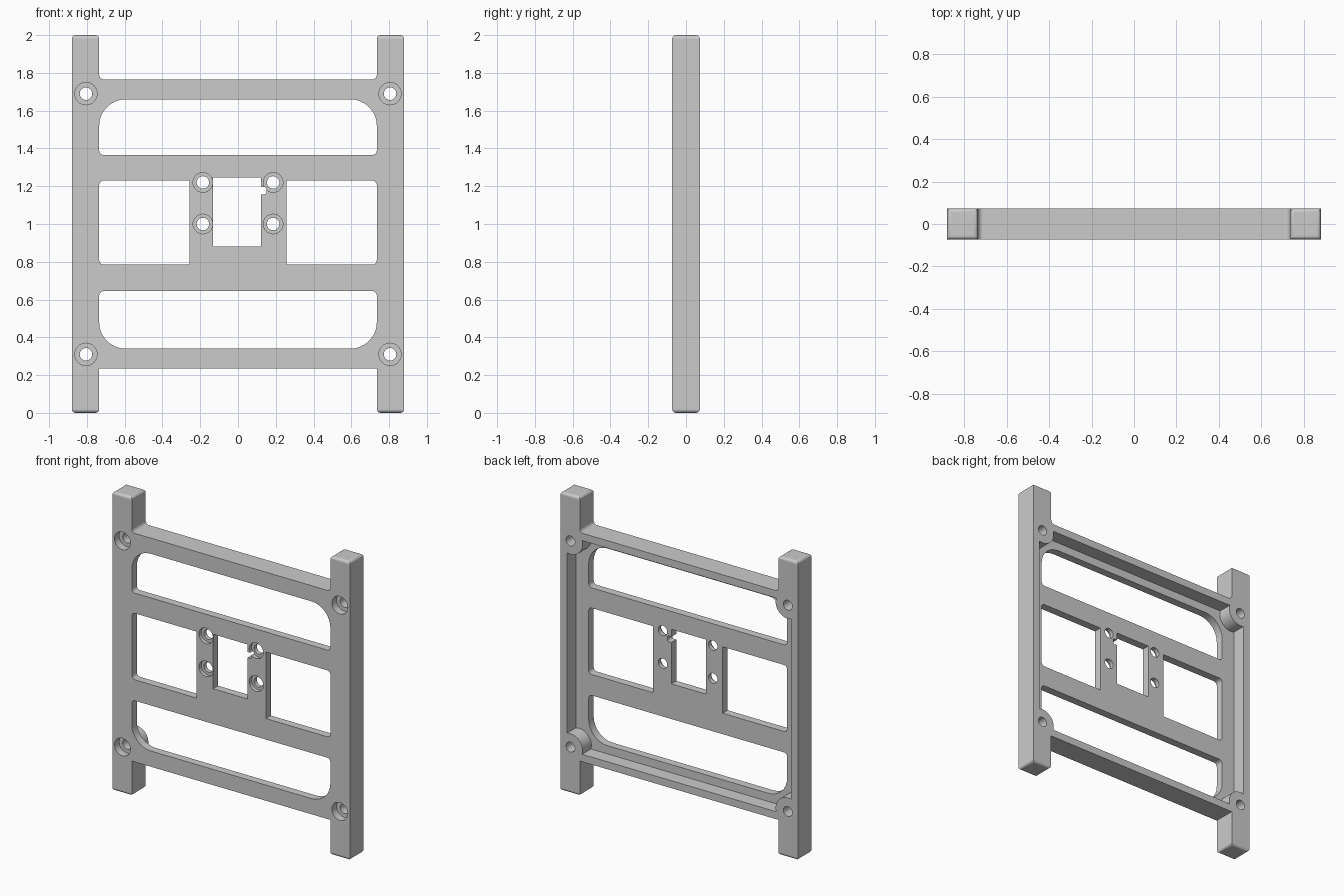
import bpy, bmesh
from math import sin, cos, pi, radians, asin
from mathutils import Vector

if "Cube" in bpy.data.objects:
    bpy.data.objects.remove(bpy.data.objects["Cube"])

FRONT, BACK, FLOOR = -0.073, 0.073, -0.020


def rounded(corners, seg=8):
    """Profile from (x, z, radius) corners, rounding those with a radius."""
    out = []
    n = len(corners)
    for i, (x, z, r) in enumerate(corners):
        p = Vector((x, z))
        if r == 0:
            out.append(p)
            continue
        a = (Vector(corners[i - 1][:2]) - p).normalized()
        b = (Vector(corners[(i + 1) % n][:2]) - p).normalized()
        c = p + (a + b) * r          # right-angled corners
        for k in range(seg + 1):
            t = k / seg * pi / 2
            out.append(c - b * r * cos(t) - a * r * sin(t))
    return out


def circle(x, z, r, seg=32):
    return [(x + r * cos(2 * pi * k / seg), z + r * sin(2 * pi * k / seg)) for k in range(seg)]


def prism(name, pts, y0, y1, end_bevel=0):
    bm = bmesh.new()
    face = bm.faces.new([bm.verts.new((p[0], y0, p[1])) for p in pts])
    ext = bmesh.ops.extrude_face_region(bm, geom=[face])
    for v in ext["geom"]:
        if isinstance(v, bmesh.types.BMVert):
            v.co.y = y1
    bmesh.ops.recalc_face_normals(bm, faces=bm.faces)
    if end_bevel:
        ends = [e for e in bm.edges
                if all(v.co.z < 0.001 or v.co.z > 1.999 for v in e.verts)
                and abs(e.verts[0].co.z - e.verts[1].co.z) < 0.1]
        bmesh.ops.bevel(bm, geom=ends, offset=end_bevel, segments=4,
                        profile=0.5, affect='EDGES')
    me = bpy.data.meshes.new(name)
    bm.to_mesh(me)
    bm.free()
    ob = bpy.data.objects.new(name, me)
    bpy.context.collection.objects.link(ob)
    return ob


cutters = []


def cut(name, pts, y0=-0.2, y1=0.2):
    ob = prism(name, pts, y0, y1)
    ob.hide_render = True
    cutters.append(ob)


# H-shaped outline: two legs joined by the panel
X, I, TOP, BOT = 0.88, 0.735, 1.765, 0.235
frame = prism("mounting_frame", rounded([
    (-X, 0, 0), (-I, 0, 0), (-I, BOT, 0), (I, BOT, 0), (I, 0, 0), (X, 0, 0),
    (X, 2, 0), (I, 2, 0), (I, TOP, 0.025), (-I, TOP, 0.025), (-I, 2, 0), (-X, 2, 0)]),
    FRONT, BACK, 0.02)

# Rear pocket, its corners curving around the screw bosses
px, pz, sx, sz, br = 0.83, 0.715, 0.805, 0.69, 0.09
a0 = -pi / 2 + asin((px - sx) / br)
a1 = -pi - asin((pz - sz) / br)
quarter = [(sx + br * cos(a0 + (a1 - a0) * k / 16),
            sz + br * sin(a0 + (a1 - a0) * k / 16)) for k in range(17)]
pocket = (quarter + [(-x, z) for x, z in reversed(quarter)]
          + [(-x, -z) for x, z in quarter] + [(x, -z) for x, z in reversed(quarter)])
cut("pocket_cutter", [(x, z + 1) for x, z in pocket], FLOOR, 0.2)

# Upper and lower windows
cut("upper_window_cutter", rounded([(-I, 1.365, .025), (I, 1.365, .025), (I, 1.66, .14), (-I, 1.66, .14)]))
cut("lower_window_cutter", rounded([(-I, .34, .14), (I, .34, .14), (I, .645, .025), (-I, .645, .025)]))

# Side windows
for s in (-1, 1):
    cut("side_window_cutter", rounded([
        (s * 0.257, 0.785, 0), (s * I, 0.785, .025), (s * I, 1.23, .025), (s * 0.257, 1.23, 0)]))

# Centre window with its small notch
cut("centre_window_cutter", rounded([
    (-0.133, 0.88, 0), (0.122, 0.88, 0), (0.122, 1.157, 0), (0.152, 1.157, .012),
    (0.152, 1.195, .012), (0.122, 1.195, 0), (0.122, 1.245, 0), (-0.133, 1.245, 0)], 4))

# Counterbored screw holes: corners and centre
for s in (-1, 1):
    for x, z, bore, depth in ((sx, 1 - sz, .059, .05), (sx, 1 + sz, .059, .05),
                              (.186, 1.0, .052, .025), (.186, 1.22, .052, .025)):
        cut("screw_hole_cutter", circle(s * x, z, .033))
        cut("counterbore_cutter", circle(s * x, z, bore), -0.2, FRONT + depth)

# Apply all cuts, then remove the cutters
bpy.context.view_layer.objects.active = frame
frame.select_set(True)
for c in cutters:
    m = frame.modifiers.new("cut", 'BOOLEAN')
    m.operation, m.solver, m.object = 'DIFFERENCE', 'EXACT', c
    bpy.ops.object.modifier_apply(modifier=m.name)
for c in cutters:
    bpy.data.objects.remove(c, do_unlink=True)

bpy.ops.object.shade_smooth_by_angle(angle=radians(30))
w = frame.modifiers.new("face_normals", 'WEIGHTED_NORMAL')
w.keep_sharp = True
